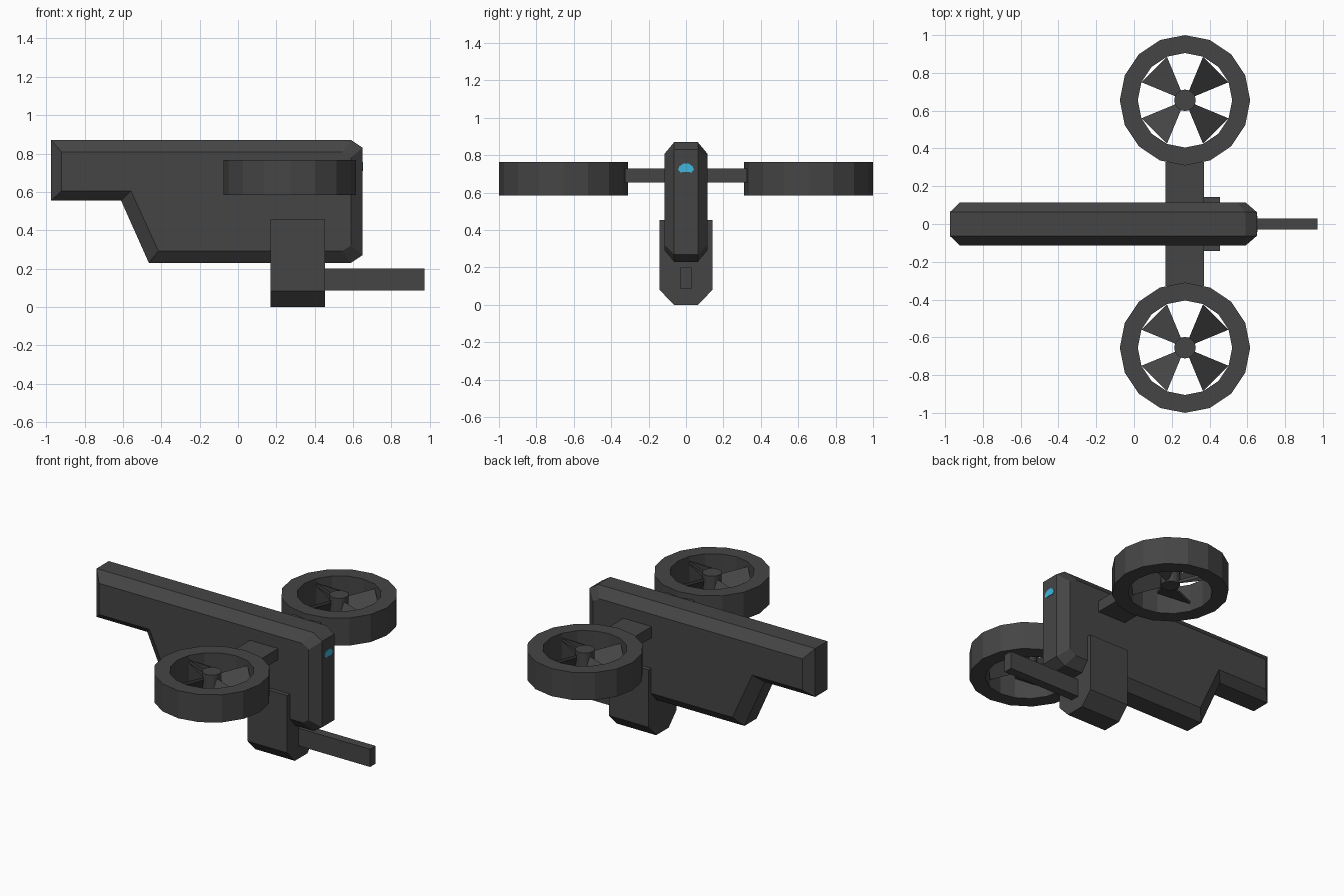
import bpy, bmesh, math

if "Cube" in bpy.data.objects:
    bpy.data.objects.remove(bpy.data.objects["Cube"])


def material(name, rgb):
    m = bpy.data.materials.new(name)
    m.diffuse_color = (*rgb, 1)
    m.use_nodes = True
    m.node_tree.nodes["Principled BSDF"].inputs["Base Color"].default_value = m.diffuse_color
    return m


GREY = material("dark grey", (0.06, 0.06, 0.06))
CYAN = material("cyan light", (0.05, 0.47, 0.72))


def make(name, bm, mat=GREY):
    bmesh.ops.recalc_face_normals(bm, faces=bm.faces)
    me = bpy.data.meshes.new(name)
    bm.to_mesh(me)
    bm.free()
    me.materials.append(mat)
    ob = bpy.data.objects.new(name, me)
    bpy.context.collection.objects.link(ob)
    return ob


def loft(name, loops, mat=GREY, closed=False):
    """Skin matching point loops; cap the ends, or join last to first."""
    bm = bmesh.new()
    rings = [[bm.verts.new(p) for p in loop] for loop in loops]
    n = len(rings[0])
    pairs = list(zip(rings, rings[1:]))
    if closed:
        pairs.append((rings[-1], rings[0]))
    else:
        bm.faces.new(rings[0])
        bm.faces.new(rings[-1])
    for a, b in pairs:
        for i in range(n):
            j = (i + 1) % n
            bm.faces.new((a[i], a[j], b[j], b[i]))
    return make(name, bm, mat)


def box(name, x0, x1, y0, y1, z0, z1):
    return loft(name, [[(x, y0, z0), (x, y1, z0), (x, y1, z1), (x, y0, z1)]
                       for x in (x0, x1)])


def circle(cx, cy, r, z, n=16):
    return [(cx + r * math.cos(i * math.tau / n),
             cy + r * math.sin(i * math.tau / n), z) for i in range(n)]


# Hull: side profile with bevelled rim
outer = [(-0.975, 0.87), (0.59, 0.87), (0.65, 0.83), (0.65, 0.27),
         (0.59, 0.23), (-0.465, 0.23), (-0.61, 0.555), (-0.975, 0.555)]
inner = [(-0.92, 0.808), (0.545, 0.808), (0.59, 0.78), (0.59, 0.32),
         (0.545, 0.292), (-0.415, 0.292), (-0.558, 0.605), (-0.92, 0.605)]
loft("hull", [[(x, y, z) for x, z in prof] for prof, y in
              ((inner, -0.115), (outer, -0.063), (outer, 0.063), (inner, 0.115))])

# Gun housing under the hull, with chamfered keel
section = [(-0.064, 0), (0.064, 0), (0.143, 0.082), (0.143, 0.455),
           (-0.143, 0.455), (-0.143, 0.082)]
loft("gun_housing", [[(x, y, z) for y, z in section] for x in (0.17, 0.455)])
box("gun_barrel", 0.45, 0.972, -0.029, 0.029, 0.085, 0.2)

# Front sensor: thin plate with an arched outline
eye = [(-0.042, 0.722), (-0.036, 0.74), (-0.015, 0.755), (0.015, 0.755),
       (0.036, 0.74), (0.042, 0.722), (0.03, 0.708), (0, 0.712), (-0.03, 0.708)]
loft("front_sensor", [[(x, y, z) for y, z in eye] for x in (0.648, 0.653)], CYAN)

# Ducted fans on side arms
CX, R_HUB, R_IN, R_OUT = 0.27, 0.057, 0.25, 0.345
for side, s in (("left", 1), ("right", -1)):
    cy = s * 0.655
    box(side + "_arm", 0.167, 0.37, min(s * 0.1, s * 0.327), max(s * 0.1, s * 0.327),
        0.655, 0.728)
    loft(side + "_duct", [circle(CX, cy, r, z) for r, z in
                          ((R_OUT, 0.585), (R_OUT, 0.765), (R_IN, 0.765), (R_IN, 0.585))],
         closed=True)
    loft(side + "_hub", [circle(CX, cy, R_HUB, z) for z in (0.63, 0.76)])
    # Pitched wedge blades on the diagonals
    for k in range(4):
        mid = math.pi / 4 + k * math.pi / 2
        wedge = []
        for r, t, z in ((0.04, -1, 0.645), (R_IN, -1, 0.645),
                        (R_IN, 1, 0.725), (0.04, 1, 0.725)):
            a = mid + t * math.pi / 8
            wedge.append((CX + r * math.cos(a), cy + r * math.sin(a), z))
        loft(f"{side}_blade_{k + 1}",
             [[(x, y, z + d) for x, y, z in wedge] for d in (-0.01, 0.01)])
